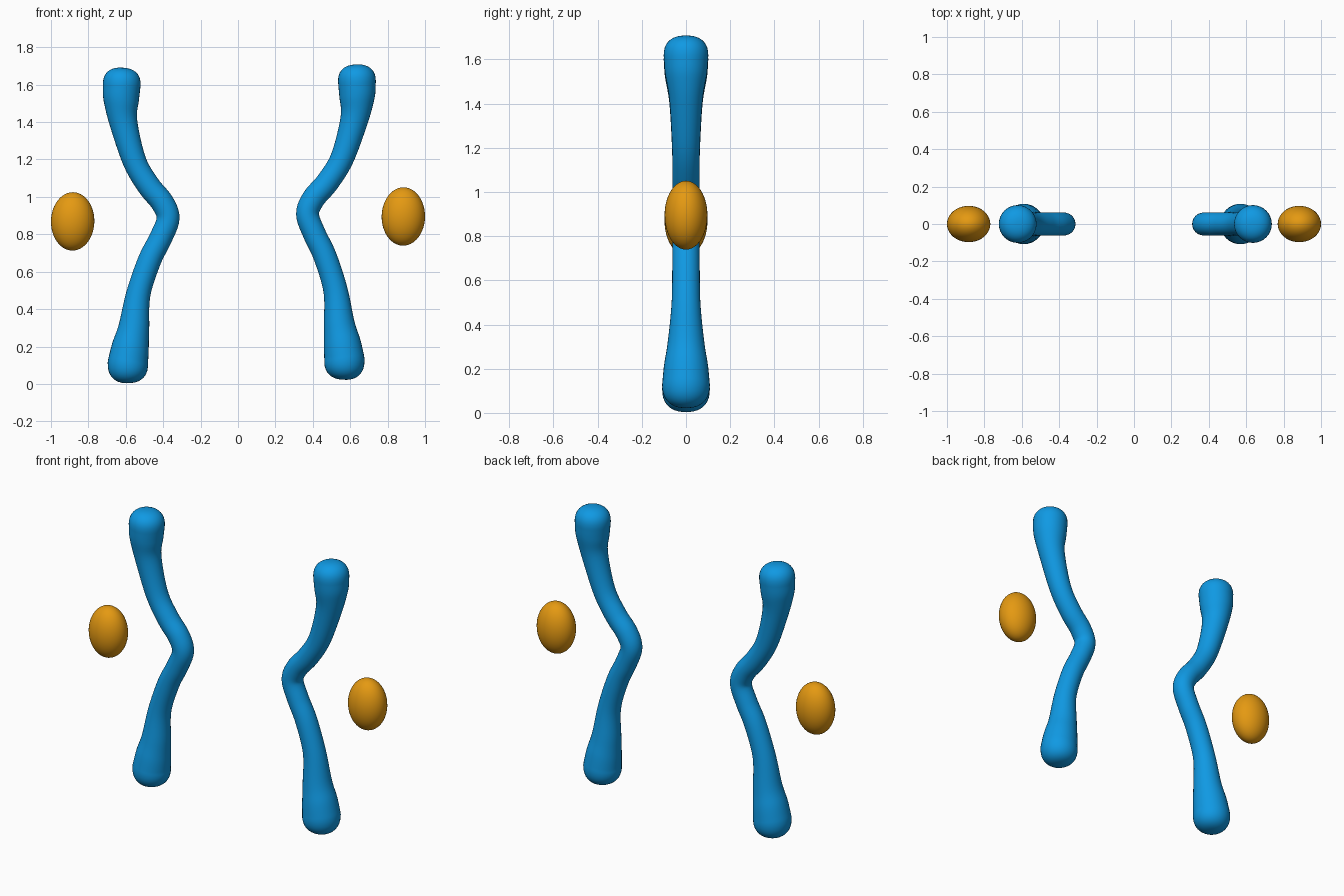
import bpy, bmesh, math
from mathutils import Vector, Matrix

if "Cube" in bpy.data.objects:
    bpy.data.objects.remove(bpy.data.objects["Cube"])


def material(name, color):
    m = bpy.data.materials.new(name)
    m.diffuse_color = (*color, 1)
    m.use_nodes = True
    m.node_tree.nodes["Principled BSDF"].inputs["Base Color"].default_value = m.diffuse_color
    return m


BLUE = material("bright blue", (0.005, 0.32, 0.77))
ORANGE = material("amber orange", (0.78, 0.32, 0.006))

# Limb centre line and thickness, bottom to top: x, z, radius
PATH = [(-0.589, 0.11, 0.108), (-0.575, 0.20, 0.099), (-0.557, 0.30, 0.083),
        (-0.533, 0.48, 0.065), (-0.473, 0.66, 0.062), (-0.413, 0.78, 0.061),
        (-0.374, 0.885, 0.061), (-0.405, 0.97, 0.062), (-0.478, 1.06, 0.062),
        (-0.553, 1.19, 0.063), (-0.613, 1.40, 0.075), (-0.624, 1.52, 0.095),
        (-0.622, 1.60, 0.101)]
SIDES, STEPS, CAP_RINGS = 32, 6, 9


def spline(points):
    """Smooth samples through the points (Catmull-Rom)."""
    p = [Vector(q) for q in points]
    p = [2 * p[0] - p[1]] + p + [2 * p[-1] - p[-2]]
    out = []
    for i in range(1, len(p) - 2):
        a, b, c, d = p[i - 1:i + 3]
        for k in range(STEPS):
            t = k / STEPS
            out.append(0.5 * (2 * b + (c - a) * t + (2 * a - 5 * b + 4 * c - d) * t * t
                              + (3 * b - a - 3 * c + d) * t ** 3))
    return out + [p[-2]]


def cap(end, direction, length):
    """Blunt rounded end: rings shrinking along a superellipse."""
    rings = []
    for k in range(1, CAP_RINGS + 1):
        a = math.pi / 2 * k / (CAP_RINGS + 0.6)
        s, r = math.sin(a) ** (2 / 2.4), math.cos(a) ** (2 / 2.4)
        x, z = end.x + direction[0] * length * s, end.y + direction[1] * length * s
        rings.append(Vector((x, z, end.z * r)))
    return rings


def finish(name, bm, mat, matrix):
    bmesh.ops.transform(bm, matrix=matrix, verts=bm.verts)
    bmesh.ops.recalc_face_normals(bm, faces=bm.faces)
    for f in bm.faces:
        f.smooth = True
    me = bpy.data.meshes.new(name)
    bm.to_mesh(me)
    bm.free()
    me.materials.append(mat)
    bpy.context.collection.objects.link(bpy.data.objects.new(name, me))


def limb(name, matrix):
    body = spline(PATH)
    line = cap(body[0], (0.03, -1), 0.106)[::-1] + body + cap(body[-1], (0.05, 1), 0.091)
    bm = bmesh.new()
    rings = []
    for i, c in enumerate(line):
        t = line[min(i + 1, len(line) - 1)] - line[max(i - 1, 0)]
        n = Vector((t.y, 0, -t.x)).normalized()
        ring = []
        for k in range(SIDES):
            a = 2 * math.pi * k / SIDES
            ring.append(bm.verts.new(Vector((c.x, 0, c.y)) + n * c.z * math.cos(a)
                                     + Vector((0, c.z * math.sin(a), 0))))
        rings.append(ring)
    for r, s in zip(rings, rings[1:]):
        for k in range(SIDES):
            j = (k + 1) % SIDES
            bm.faces.new((r[k], r[j], s[j], s[k]))
    bm.faces.new(rings[0])
    bm.faces.new(rings[-1])
    finish(name, bm, BLUE, matrix)


def egg(name, x, z, tilt):
    bm = bmesh.new()
    bmesh.ops.create_uvsphere(bm, u_segments=40, v_segments=24, radius=1)
    m = (Matrix.Translation((x, 0, z)) @ Matrix.Rotation(math.radians(tilt), 4, 'Y')
         @ Matrix.Diagonal((0.116, 0.097, 0.156, 1)))
    finish(name, bm, ORANGE, m)


# Bent limbs: the right one is mirrored, slightly raised and leaning outward
limb("left_limb", Matrix.Identity(4))
pivot = Matrix.Translation((0.5, 0, 0.85))
limb("right_limb", Matrix.Translation((-0.003, 0, 0.02)) @ pivot
     @ Matrix.Rotation(math.radians(1.3), 4, 'Y') @ pivot.inverted()
     @ Matrix.Diagonal((-1, 1, 1, 1)))

# Floating eggs on the outer sides
egg("left_egg", -0.884, 0.869, 1)
egg("right_egg", 0.884, 0.895, 1)
